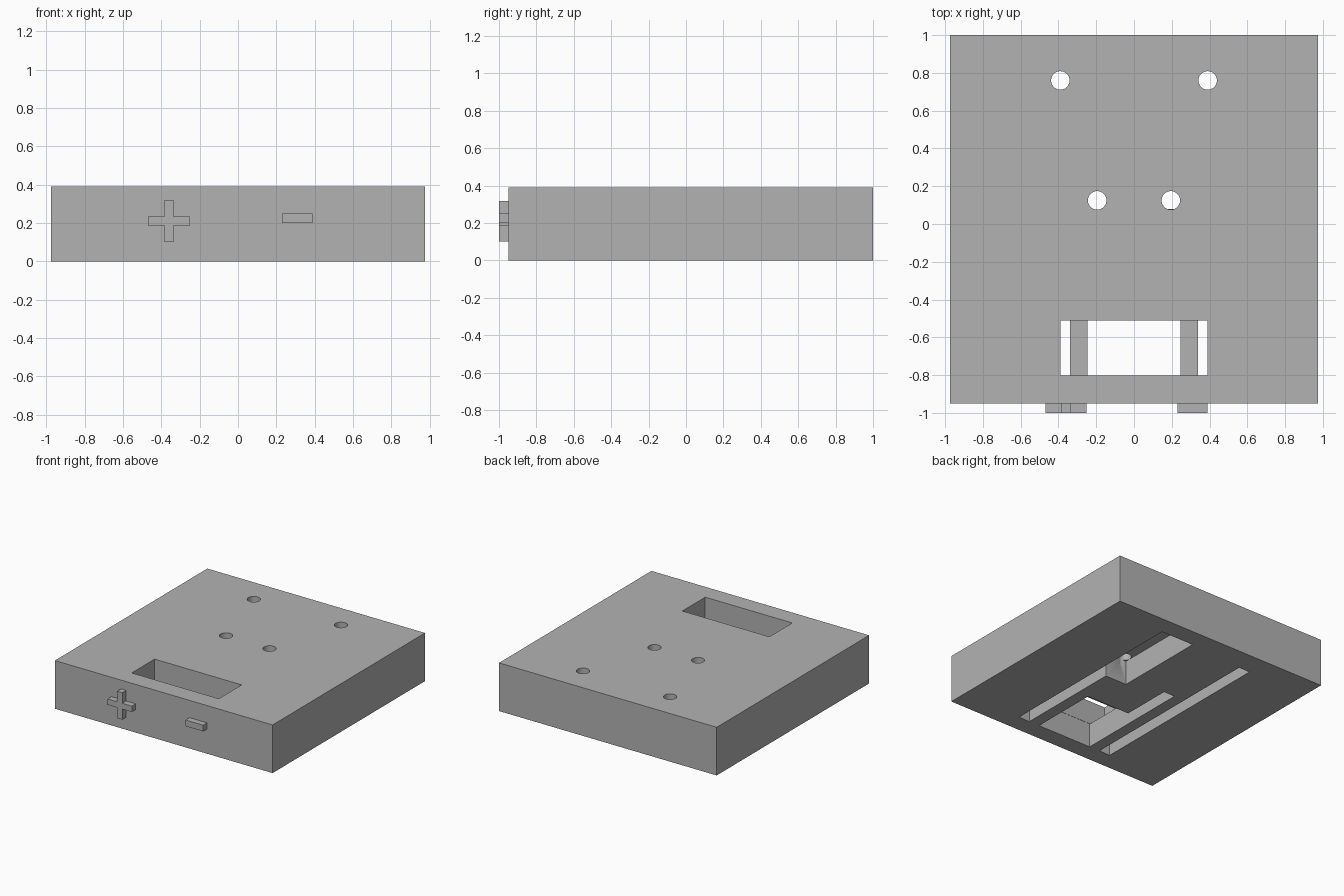
import bpy
import bmesh
from mathutils import Matrix, Vector

default = bpy.data.objects.get("Cube")
if default:
    bpy.data.objects.remove(default, do_unlink=True)

grey = bpy.data.materials.new("plain grey")
grey.use_nodes = True
colour = (0.45, 0.45, 0.45, 1)
grey.diffuse_color = colour
grey.node_tree.nodes["Principled BSDF"].inputs["Base Color"].default_value = colour


def finish(name, bm):
    bmesh.ops.recalc_face_normals(bm, faces=bm.faces)
    mesh = bpy.data.meshes.new(name)
    bm.to_mesh(mesh)
    bm.free()
    mesh.materials.append(grey)
    obj = bpy.data.objects.new(name, mesh)
    bpy.context.collection.objects.link(obj)
    return obj


def prism(name, outline, low, high, axis="Z"):
    """Extrude a flat outline along Z, or along Y for marks on the front."""
    bm = bmesh.new()
    place = (lambda a, b: (a, b, low)) if axis == "Z" else (lambda a, b: (a, low, b))
    face = bm.faces.new([bm.verts.new(place(a, b)) for a, b in outline])
    grown = bmesh.ops.extrude_face_region(bm, geom=[face])["geom"]
    shift = Vector((0, 0, high - low)) if axis == "Z" else Vector((0, high - low, 0))
    bmesh.ops.translate(bm, vec=shift, verts=[v for v in grown if isinstance(v, bmesh.types.BMVert)])
    return finish(name, bm)


def rect(x0, x1, y0, y1):
    return [(x0, y0), (x1, y0), (x1, y1), (x0, y1)]


def cylinder(name, x, y, low, high, radius):
    bm = bmesh.new()
    bmesh.ops.create_cone(bm, cap_ends=True, segments=40, radius1=radius, radius2=radius,
                          depth=high - low, matrix=Matrix.Translation((x, y, (low + high) / 2)))
    return finish(name, bm)


# Main block
top, front, shelf = 0.39, -0.95, 0.195
body = prism("case_body", rect(-0.975, 0.975, front, 1), 0, top)

# Underside channels: straight, L-shaped and stepped
deep = shelf + 0.002
cutters = [
    prism("straight_channel_cutter", rect(-0.44, -0.34, -0.805, 0.81), -0.1, deep),
    prism("wide_channel_cutter", [(0.34, -0.805), (0.44, -0.805), (0.44, 0.85),
                                  (0.145, 0.85), (0.145, 0.08), (0.34, 0.08)], -0.1, deep),
    prism("centre_pocket_cutter", [(-0.245, -0.805), (0.245, -0.805), (0.245, -0.24),
                                   (-0.145, -0.24), (-0.145, 0.175), (-0.245, 0.175)], -0.1, deep),
    # Window through the top, stopping at the channel walls
    prism("window_cutter", rect(-0.39, 0.39, -0.803, -0.51), shelf, top + 0.1),
]

# Round holes from the top into the channels
for side in (-1, 1):
    for x, y in ((0.39, 0.76), (0.195, 0.125)):
        cutters.append(cylinder("hole_cutter", side * x, y, 0.15, top + 0.1, 0.049))

for cutter in cutters:
    mod = body.modifiers.new(cutter.name, "BOOLEAN")
    mod.operation = "DIFFERENCE"
    mod.solver = "EXACT"
    mod.object = cutter

# Apply the cuts, then drop the cutters
bpy.context.view_layer.update()
cut = bpy.data.meshes.new_from_object(body.evaluated_get(bpy.context.evaluated_depsgraph_get()))
body.modifiers.clear()
body.data = cut
for cutter in cutters:
    bpy.data.objects.remove(cutter, do_unlink=True)

# Raised plus and minus marks on the front
cx, cz, arm, half = -0.36, 0.21, 0.109, 0.0235
quarter = [(half, half), (half, arm), (-half, arm)]
cross = []
for turn in range(4):
    for a, b in quarter:
        for _ in range(turn):
            a, b = -b, a
        cross.append((cx + a, cz + b))
prism("plus_mark", cross, -1, front, "Y")
prism("minus_mark", rect(0.23, 0.388, 0.2, 0.25), -1, front, "Y")

# Smooth hole walls, crisp edges
bpy.ops.object.select_all(action="DESELECT")
body.select_set(True)
bpy.context.view_layer.objects.active = body
bpy.ops.object.shade_smooth_by_angle()
